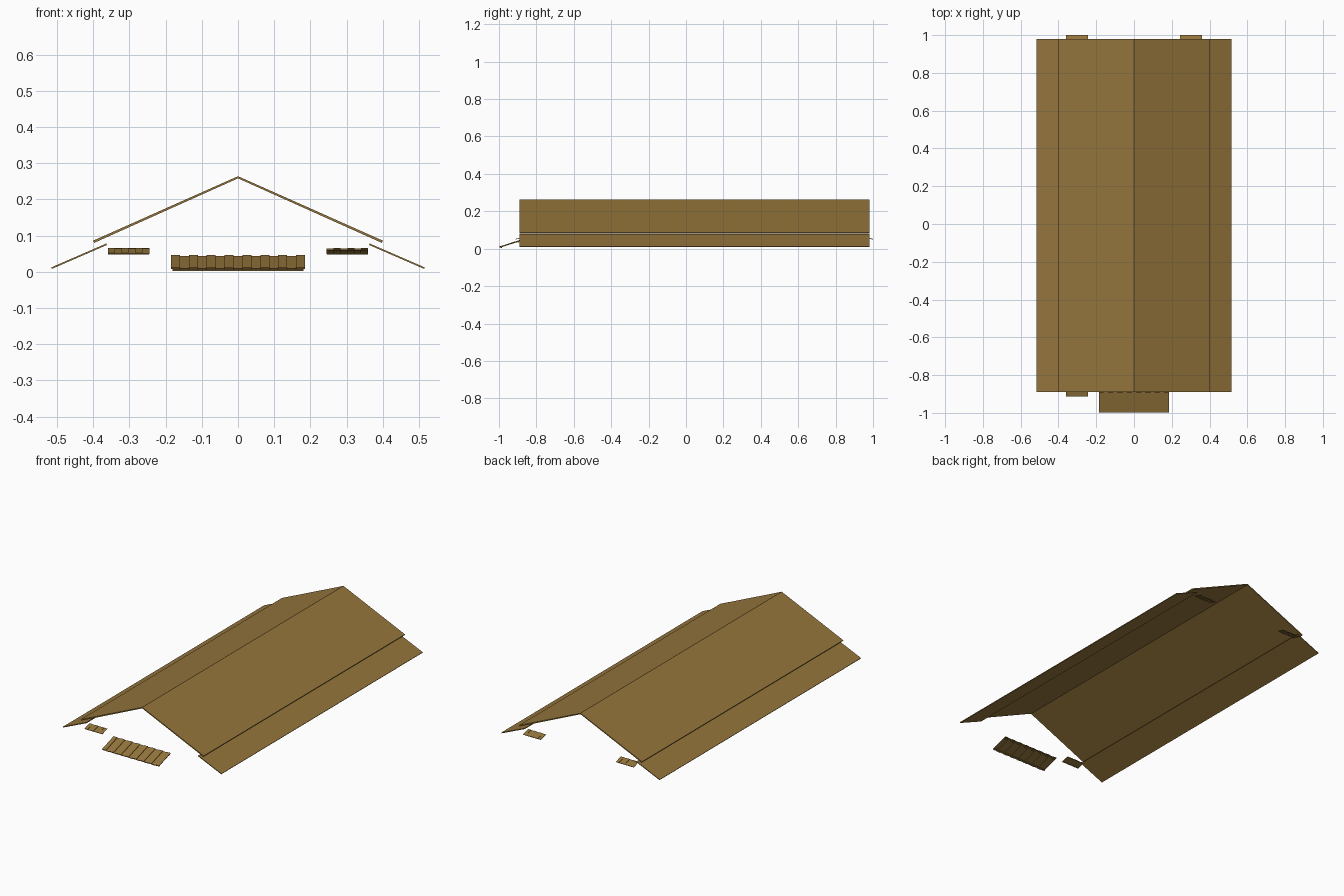
import bpy, bmesh, math
from mathutils import Matrix, Vector

cube = bpy.data.objects.get("Cube")
if cube:
    bpy.data.objects.remove(cube)

wood = bpy.data.materials.new("brown wood")
wood.use_nodes = True
wood.diffuse_color = (0.3, 0.18, 0.045, 1)
wood.node_tree.nodes["Principled BSDF"].inputs["Base Color"].default_value = wood.diffuse_color

FRONT, BACK = -0.89, 0.98


def finish(name, bm):
    bmesh.ops.recalc_face_normals(bm, faces=bm.faces)
    mesh = bpy.data.meshes.new(name)
    bm.to_mesh(mesh)
    bm.free()
    mesh.materials.append(wood)
    obj = bpy.data.objects.new(name, mesh)
    bpy.context.collection.objects.link(obj)
    return obj


def extrude_profile(name, points):
    """Extrude an x-z outline along the length of the roof."""
    bm = bmesh.new()
    face = bm.faces.new([bm.verts.new((x, FRONT, z)) for x, z in points])
    moved = bmesh.ops.extrude_face_region(bm, geom=[face])["geom"]
    verts = [v for v in moved if isinstance(v, bmesh.types.BMVert)]
    bmesh.ops.translate(bm, verts=verts, vec=(0, BACK - FRONT, 0))
    return finish(name, bm)


def add_box(bm, center, size, frame):
    matrix = frame @ Matrix.Translation(center) @ Matrix.Diagonal((*size, 1))
    bmesh.ops.create_cube(bm, size=1, matrix=matrix)


def awning(name, x, low, high, width, boards, thick, facing_back=False):
    """Row of alternately raised boards on two battens; low and high are (y, z)."""
    dy, dz = high[0] - low[0], high[1] - low[1]
    length = math.hypot(dy, dz)
    frame = Matrix.Translation((x, (low[0] + high[0]) / 2, (low[1] + high[1]) / 2))
    if facing_back:
        frame = frame @ Matrix.Rotation(math.pi, 4, 'Z')
    frame = frame @ Matrix.Rotation(math.atan2(dz, abs(dy)), 4, 'X')
    bm = bmesh.new()
    step = width / boards
    for i in range(boards):
        lift = thick / 2 if i % 2 == 0 else -thick / 4
        center = Vector(((i + 0.5) * step - width / 2, 0, lift))
        add_box(bm, center, (step, length, thick), frame)
    # battens under both ends
    for side in (-1, 1):
        center = Vector((0, side * length * 0.42, -thick * 1.1))
        add_box(bm, center, (width * 0.98, length * 0.08, thick), frame)
    return finish(name, bm)


# Main gable roof
t = 0.006
extrude_profile("main_roof", [(-0.4, 0.086), (0, 0.264), (0.4, 0.086),
                              (0.397, 0.08), (0, 0.264 - t), (-0.397, 0.08)])

# Lower side roofs tucked under the eaves
for name, s in (("left_lower_roof", 1), ("right_lower_roof", -1)):
    extrude_profile(name, [(s * 0.364, 0.078), (s * 0.516, 0.012),
                           (s * 0.514, 0.008), (s * 0.362, 0.074)])

# Wide entrance awning and small window awnings
awning("entrance_awning", 0, (-0.998, 0.0075), (-0.89, 0.042), 0.37, 15, 0.004)
awning("front_window_awning", -0.302, (-0.912, 0.05), (-0.865, 0.0635), 0.115, 6, 0.002)
for name, x in (("back_left_window_awning", 0.302), ("back_right_window_awning", -0.302)):
    awning(name, x, (1.0, 0.05), (0.953, 0.0635), 0.115, 6, 0.002, facing_back=True)
